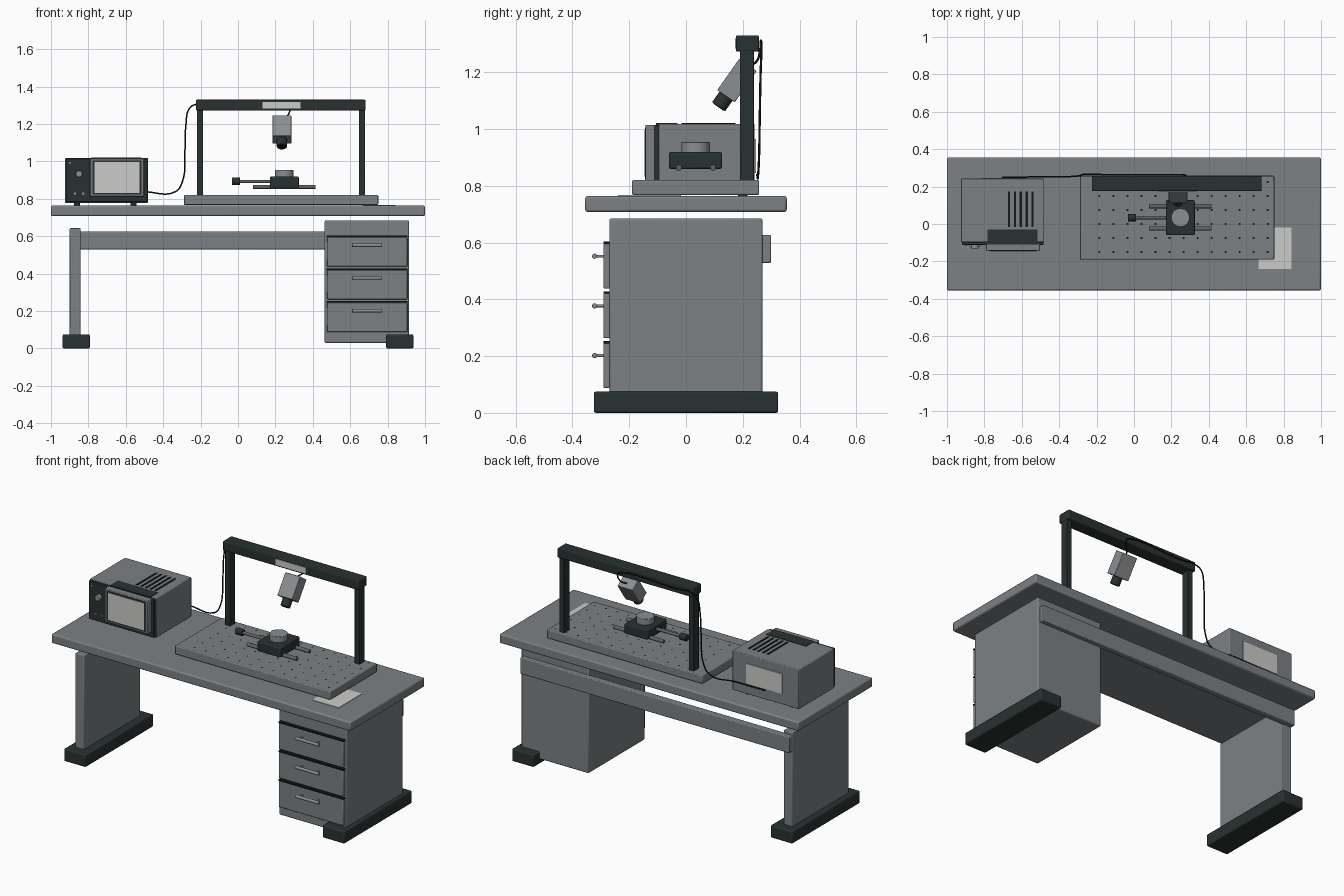
import bpy, bmesh, math
from mathutils import Matrix, Vector

if "Cube" in bpy.data.objects:
    bpy.data.objects.remove(bpy.data.objects["Cube"])


def material(name, rgb):
    m = bpy.data.materials.new(name)
    m.diffuse_color = (*rgb, 1)
    m.use_nodes = True
    m.node_tree.nodes["Principled BSDF"].inputs["Base Color"].default_value = m.diffuse_color
    return m


GREY = material("painted_grey", (0.20, 0.22, 0.23))
DARK = material("dark_green_grey", (0.022, 0.032, 0.031))
METAL = material("light_metal", (0.26, 0.275, 0.285))
STEEL = material("rod_steel", (0.12, 0.13, 0.135))
PALE = material("pale_panel", (0.60, 0.60, 0.58))
BLACK = material("black", (0.008, 0.009, 0.009))


def finish(bm, name, mat, bevel=0.0):
    me = bpy.data.meshes.new(name)
    bm.to_mesh(me)
    bm.free()
    ob = bpy.data.objects.new(name, me)
    bpy.context.collection.objects.link(ob)
    me.materials.append(mat)
    if bevel:
        b = ob.modifiers.new("bevel", 'BEVEL')
        b.width, b.segments = bevel, 2
        b.limit_method = 'ANGLE'
    bpy.context.view_layer.objects.active = ob
    ob.select_set(True)
    bpy.ops.object.shade_smooth_by_angle(angle=math.radians(35))
    ob.select_set(False)
    return ob


def box(name, mat, x, y, z, bevel=0.0):
    """Box from (min, max) ranges."""
    bm = bmesh.new()
    c = [(a[0] + a[1]) / 2 for a in (x, y, z)]
    s = [a[1] - a[0] for a in (x, y, z)]
    bmesh.ops.create_cube(bm, size=1, matrix=Matrix.Translation(c) @ Matrix.Diagonal((*s, 1)))
    return finish(bm, name, mat, bevel)


def rod(name, mat, a, b, r, bevel=0.0, n=24):
    """Cylinder between two points."""
    a, b = Vector(a), Vector(b)
    d = b - a
    m = Matrix.Translation((a + b) / 2) @ d.to_track_quat('Z', 'Y').to_matrix().to_4x4()
    bm = bmesh.new()
    bmesh.ops.create_cone(bm, cap_ends=True, segments=n, radius1=r, radius2=r, depth=d.length, matrix=m)
    return finish(bm, name, mat, bevel)


# Desk: top, side panel, rear beam, feet
box("desk_top", GREY, (-1, 1), (-.355, .355), (.708, .764), .008)
box("side_panel", GREY, (-.9, -.842), (-.27, .27), (.07, .643), .005)
box("rear_beam", GREY, (-.9, .9), (.262, .30), (.528, .626), .005)
for side in (-1, 1):
    c = side * .865
    box("foot", DARK, (c - .073, c + .073), (-.325, .325), (0, .075), .007)

# Drawer cabinet
box("cabinet", GREY, (.463, .914), (-.27, .27), (.03, .685), .007)
for top in (.595, .42, .245):
    box("drawer_front", GREY, (.475, .905), (-.291, -.268), (top - .157, top), .004)
    box("drawer_shadow_strip", BLACK, (.473, .907), (-.29, -.269), (top, top + .008))
    zc = top - .043
    rod("handle_bar", METAL, (.61, -.322, zc), (.77, -.322, zc), .009, .002)
    for x in (.635, .745):
        rod("handle_post", METAL, (x, -.322, zc), (x, -.288, zc), .005)

# Paper sheet
box("paper", PALE, (.665, .842), (-.24, -.018), (.763, .767))

# Perforated base plate
box("base_plate", GREY, (-.29, .75), (-.19, .258), (.768, .82), .005)
bm = bmesh.new()
for i in range(13):
    for j in range(6):
        bmesh.ops.create_circle(bm, cap_ends=True, segments=8, radius=.006, matrix=Matrix.Translation(
            (-.185 + .075 * i, -.15 + .075 * j, .8208)))
finish(bm, "plate_holes", BLACK)

# Gantry
for c in (-.203, .663):
    box("gantry_post", DARK, (c - .017, c + .017), (.19, .24), (.818, 1.28), .003)
box("gantry_beam", DARK, (-.225, .682), (.176, .257), (1.273, 1.33), .005)
box("gantry_label", PALE, (.13, .335), (.172, .178), (1.283, 1.319))

# Tilted camera
CX = .235
centre = Vector((CX, .1795, 1.171))
tilt = math.radians(35)
axis = Vector((0, math.sin(tilt), math.cos(tilt)))
bm = bmesh.new()
bmesh.ops.create_cube(bm, size=1, matrix=Matrix.Translation(centre) @ Matrix.Rotation(-tilt, 4, 'X')
                      @ Matrix.Diagonal((.1, .075, .135, 1)))
finish(bm, "camera_body", METAL, .003)
end = centre - axis * .0675
rod("lens_barrel", DARK, end + axis * .005, end - axis * .045, .028, .003)
rod("lens_glass", BLACK, end - axis * .04, end - axis * .047, .021)

# Translation stage
for y in (-.025, .095):
    rod("stage_rail", STEEL, (.08, y, .864), (.415, y, .864), .011, .002)
box("stage_block", DARK, (.17, .325), (-.06, .127), (.86, .919), .006)
rod("stage_disc", METAL, (.248, .034, .915), (.248, .034, .955), .05, .003, 40)
rod("adjuster_shaft", STEEL, (.005, .034, .893), (.18, .034, .893), .009)
rod("adjuster_knob", DARK, (-.033, .034, .893), (.012, .034, .893), .02, .003)

# Instrument case
box("instrument_case", GREY, (-.925, -.48), (-.096, .242), (.779, 1.018), .004)
box("front_panel", DARK, (-.92, -.485), (-.111, -.09), (.783, 1.015), .003)
box("screen_bezel", GREY, (-.792, -.502), (-.143, -.105), (.812, 1.015), .004)
box("screen_border", DARK, (-.779, -.515), (-.145, -.14), (.822, 1.005))
box("screen", PALE, (-.768, -.526), (-.147, -.142), (.832, .996))
box("top_plate", DARK, (-.782, -.515), (-.105, -.03), (1.014, 1.021))
for i in range(5):
    x = -.668 + .0315 * i
    box("vent_slot", BLACK, (x - .006, x + .006), (-.015, .175), (1.014, 1.0205))
rod("control_knob", METAL, (-.85, -.132, .933), (-.85, -.108, .933), .018, .003)
for x in (-.872, -.828):
    rod("control_button", METAL, (x, -.119, .828), (x, -.108, .828), .007)
rod("indicator", METAL, (-.898, -.114, .992), (-.898, -.108, .992), .005)
box("rear_panel", PALE, (-.815, -.575), (.238, .247), (.845, .965))
for x in (-.86, -.56):
    for y in (-.06, .2):
        rod("case_foot", DARK, (x, y, .762), (x, y, .782), .016)


# Cable from instrument over the gantry to the camera
def cable(name, pts, r):
    cu = bpy.data.curves.new(name, 'CURVE')
    cu.dimensions = '3D'
    cu.bevel_depth, cu.bevel_resolution, cu.resolution_u = r, 2, 6
    cu.use_fill_caps = True
    s = cu.splines.new('BEZIER')
    s.bezier_points.add(len(pts) - 1)
    for p, co in zip(s.bezier_points, pts):
        p.co = co
        p.handle_left_type = p.handle_right_type = 'AUTO'
    cu.materials.append(BLACK)
    bpy.context.collection.objects.link(bpy.data.objects.new(name, cu))


cable("signal_cable", [(-.705, .25, .838), (-.5, .252, .838), (-.335, .254, .838), (-.298, .257, .89),
                       (-.284, .26, 1.05), (-.278, .263, 1.2), (-.262, .266, 1.28), (-.235, .266, 1.302),
                       (-.1, .263, 1.302), (.24, .263, 1.302), (.275, .261, 1.28),
                       (.262, .25, 1.24), (.24, .222, 1.222)], .004)
